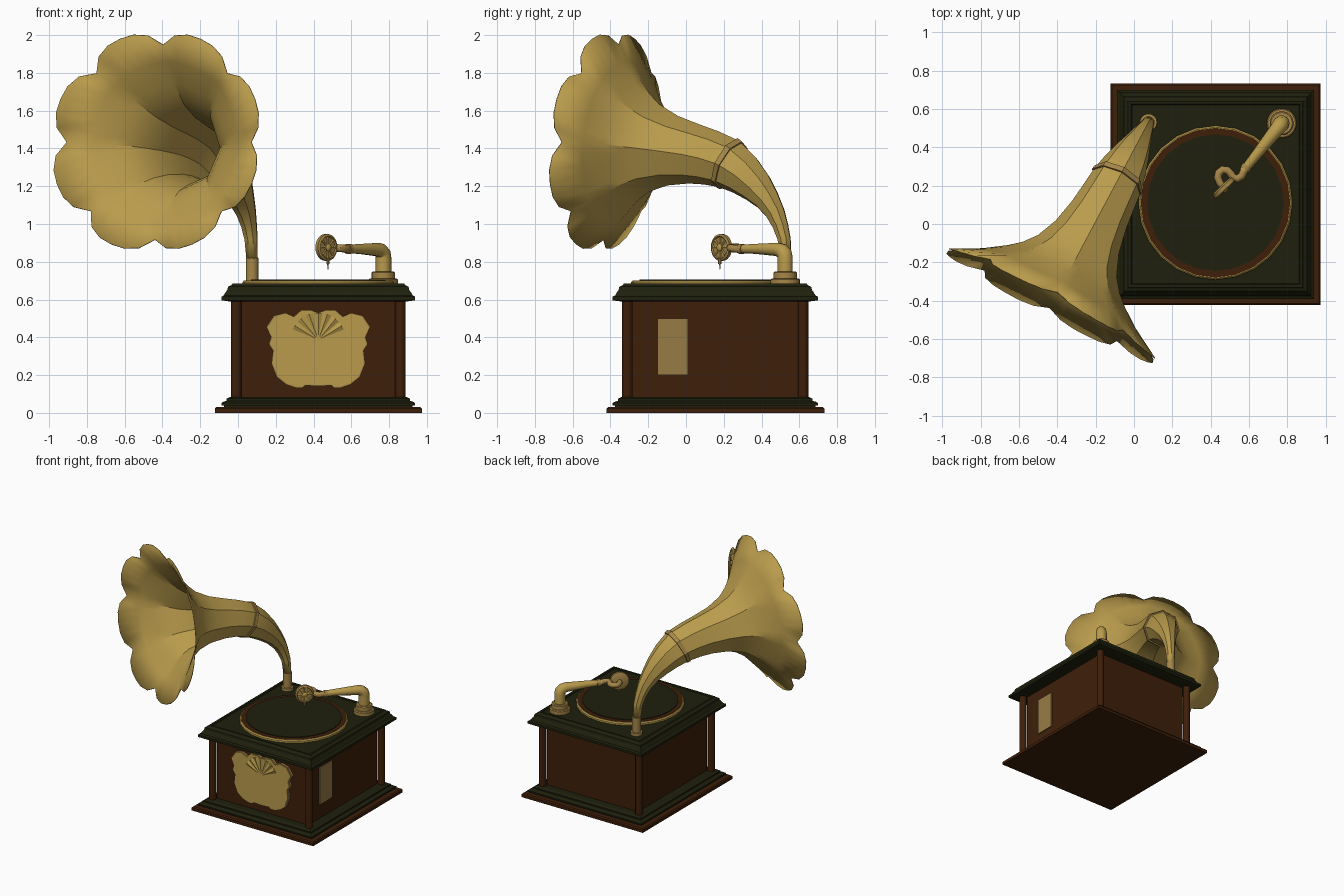
import bpy, bmesh, math
from mathutils import Vector

if "Cube" in bpy.data.objects:
    bpy.data.objects.remove(bpy.data.objects["Cube"])

def mat(name, r, g, b):
    m = bpy.data.materials.new(name)
    m.diffuse_color = (r, g, b, 1)
    m.use_nodes = True
    m.node_tree.nodes["Principled BSDF"].inputs["Base Color"].default_value = m.diffuse_color
    return m

BRASS = mat("brass", .49, .33, .073)
DULL = mat("dull_brass", .38, .24, .065)
PLATE = mat("plate_bronze", .31, .20, .06)
WOOD = mat("red_brown_wood", .048, .0135, .003)
GREEN = mat("dark_green", .0135, .0145, .004)

CX, CY = .425, .155           # cabinet centre

def make(name, bm, m, smooth=None):
    bmesh.ops.recalc_face_normals(bm, faces=bm.faces)
    me = bpy.data.meshes.new(name)
    bm.to_mesh(me)
    bm.free()
    ob = bpy.data.objects.new(name, me)
    bpy.context.collection.objects.link(ob)
    me.materials.append(m)
    if smooth:
        shade(ob, smooth)
    return ob

def shade(ob, angle):
    bpy.ops.object.select_all(action='DESELECT')
    ob.select_set(True)
    bpy.context.view_layer.objects.active = ob
    bpy.ops.object.shade_smooth_by_angle(angle=math.radians(angle))

def loft(name, rings, m, caps=True, smooth=None):
    bm = bmesh.new()
    vs = [[bm.verts.new(p) for p in ring] for ring in rings]
    n = len(vs[0])
    for a, b in zip(vs, vs[1:]):
        for i in range(n):
            bm.faces.new((a[i], a[(i + 1) % n], b[(i + 1) % n], b[i]))
    if caps:
        bm.faces.new(vs[0])
        bm.faces.new(vs[-1])
    return make(name, bm, m, smooth)

def tiers(name, levels, m):
    """Rectangular moulding: (half x, half y, z) levels."""
    return loft(name, [[(CX + sx * hx, CY + sy * hy, z) for sx, sy in
                        ((-1, -1), (1, -1), (1, 1), (-1, 1))] for hx, hy, z in levels], m)

def turned(name, centre, axis, prof, m, n=24):
    """Lathe along an axis: (radius, distance) profile."""
    q = Vector(axis).to_track_quat('Z', 'Y')
    c = Vector(centre)
    rings = [[c + q @ Vector((r * math.cos(2 * math.pi * i / n), r * math.sin(2 * math.pi * i / n), h))
              for i in range(n)] for r, h in prof]
    return loft(name, rings, m, smooth=35)

def tube(name, pts, m):
    cu = bpy.data.curves.new(name, 'CURVE')
    cu.dimensions = '3D'
    cu.bevel_depth = 1
    cu.bevel_resolution = 3
    cu.use_fill_caps = True
    sp = cu.splines.new('POLY')
    sp.points.add(len(pts) - 1)
    for p, (x, y, z, r) in zip(sp.points, pts):
        p.co = (x, y, z, 1)
        p.radius = r
    ob = bpy.data.objects.new(name, cu)
    bpy.context.collection.objects.link(ob)
    cu.materials.append(m)
    bpy.ops.object.select_all(action='DESELECT')
    ob.select_set(True)
    bpy.context.view_layer.objects.active = ob
    bpy.ops.object.convert(target='MESH')
    shade(bpy.context.object, 40)

# Cabinet: recessed body with free-standing corner columns
tiers("base_board", [(.548, .577, 0), (.548, .577, .022), (.54, .569, .03)], WOOD)
tiers("plinth", [(.50, .53, .03), (.50, .53, .038), (.513, .545, .04), (.513, .545, .052),
                 (.50, .53, .06), (.485, .515, .064), (.485, .515, .075), (.465, .495, .085)], GREEN)
tiers("cabinet_body", [(.412, .442, .08), (.412, .442, .60)], WOOD)
for i, (sx, sy) in enumerate(((-1, -1), (1, -1), (1, 1), (-1, 1))):
    turned(f"corner_column_{i}", (CX + sx * .435, CY + sy * .465, 0), (0, 0, 1),
           [(.028, .08), (.028, .60)], WOOD, 12)
tiers("lid", [(.47, .50, .59), (.513, .545, .596), (.513, .545, .615), (.50, .53, .622),
              (.49, .52, .64), (.482, .512, .65), (.478, .508, .668), (.46, .49, .676),
              (.455, .485, .684), (.44, .47, .684), (.435, .465, .678)], GREEN)

# Turntable
TC = (CX, .111, 0)
turned("turntable_rim", TC, (0, 0, 1), [(.402, .672), (.402, .692), (.394, .700)], BRASS)
turned("turntable_band", TC, (0, 0, 1), [(.39, .69), (.39, .702)], WOOD)
turned("turntable_felt", TC, (0, 0, 1), [(.356, .69), (.356, .707)], GREEN)

# Ornamental front plate: half outline mirrored, with a darker border
half = [(.04, .545), (.09, .545), (.13, .51), (.175, .53), (.235, .515), (.275, .455), (.25, .40),
        (.262, .365), (.24, .33), (.248, .26), (.22, .19), (.17, .15), (.12, .133), (.085, .132), (.07, .145)]
outline = [(0, .53)] + half + [(0, .142)] + [(-x, z) for x, z in reversed(half)]
FY = CY - .442                # cabinet front face

def plate(name, scale, y0, y1, m):
    rings = [[(CX + x * scale, y, .34 + (z - .34) * scale) for x, z in outline] for y in (y0, y1)]
    return loft(name, rings, m)

plate("front_plate_border", 1, FY + .005, FY - .017, DULL)
plate("front_plate", .97, FY, FY - .023, BRASS)
for i in range(-3, 4):      # shell flutes
    a = i * .34
    tip = Vector((CX, FY - .022, .385))
    d = Vector((math.sin(a), 0, math.cos(a)))
    s = Vector((d.z, 0, -d.x)) * .024
    e = tip + d * .145
    bm = bmesh.new()
    v = [bm.verts.new(p) for p in (tip, e - s, e + s, e + Vector((0, -.012, 0)))]
    for f in ((0, 1, 3), (0, 3, 2), (1, 2, 3), (0, 2, 1)):
        bm.faces.new([v[k] for k in f])
    make(f"shell_flute_{i + 3}", bm, BRASS)

# Side plate on the right
loft("side_plate", [[(x, y, z) for y, z in ((-.15, .2), (.01, .2), (.01, .5), (-.15, .5))]
                    for x in (CX + .405, CX + .42)], PLATE)

# Horn: octagonal sections swept in one vertical plane, opening into eight petals
P0 = Vector((.075, .53, 0))
D = Vector((-.47, -.883, 0)).normalized()
S = Vector((-D.y, D.x, 0))
Z = Vector((0, 0, 1))
SEG = 6

def section(u, z, r, deg, w=0):
    a = math.radians(deg)
    t = D * math.cos(a) + Z * math.sin(a)
    up = Z * math.cos(a) - D * math.sin(a)
    c = P0 + D * u + Z * z
    ring = []
    for i in range(8 * SEG):
        f = (i % SEG) / SEG
        th = 2 * math.pi * i / (8 * SEG)
        octa = math.cos(math.pi / 8) / math.cos((f - .5) * math.pi / 4)
        bulge = 1 - abs(2 * f - 1) ** 3
        k = r * (octa * (1 - w) + (1 + .14 * bulge) * w)
        ring.append(c + S * (k * math.cos(th) * (1 + .07 * w)) + up * (k * math.sin(th))
                    + t * (.035 * w * bulge))
    return ring

horn = loft("horn", [section(*s) for s in (
    (0, .80, .028, 90), (.012, .92, .034, 82), (.034, .99, .041, 73), (.066, 1.06, .052, 64),
    (.115, 1.13, .068, 54), (.175, 1.195, .09, 45), (.25, 1.26, .113, 35), (.342, 1.318, .134, 26),
    (.45, 1.35, .145, 18), (.55, 1.37, .157, 13), (.68, 1.388, .184, 10), (.79, 1.403, .23, 7),
    (.86, 1.413, .285, 6), (.91, 1.42, .343, 5), (.98, 1.428, .435, 5, .25),
    (1.05, 1.433, .518, 5, 1))], BRASS, caps=False, smooth=28)
sol = horn.modifiers.new("thickness", 'SOLIDIFY')
sol.thickness = .005
sol.offset = 0
loft("horn_joint_band", [section(*s) for s in (
    (.328, 1.309, .130, 27), (.329, 1.31, .142, 27), (.352, 1.323, .146, 25), (.353, 1.324, .134, 25))],
     DULL, caps=False, smooth=28)
turned("horn_socket", (.075, .53, 0), (0, 0, 1),
       [(.045, .675), (.045, .70), (.033, .702), (.033, .82), (.028, .822)], DULL, 16)

# Tone arm
AX, AY = .77, .525
turned("arm_base", (AX, AY, 0), (0, 0, 1),
       [(.078, .675), (.078, .705), (.072, .711), (.062, .712), (.062, .742), (.056, .748)], DULL)
tube("tone_arm", [(AX, AY, .74, .042), (AX, AY, .82, .042), (.767, .521, .843, .042), (.757, .508, .858, .040),
                  (.74, .487, .865, .037), (.65, .375, .868, .028), (.57, .275, .868, .022)], BRASS)
turned("arm_collar", (.585, .294, .868), (-.62, -.78, 0), [(.027, -.012), (.027, .012)], DULL, 16)
tube("gooseneck", [(.575, .28, .868, .021), (.562, .25, .87, .021), (.54, .236, .872, .021),
                   (.517, .243, .873, .021), (.505, .262, .875, .021), (.488, .28, .875, .021),
                   (.462, .283, .875, .021), (.442, .267, .875, .021), (.437, .243, .875, .021),
                   (.447, .215, .875, .02), (.465, .195, .875, .018)], DULL)

# Sound box and needle
BC, BN = Vector((.468, .188, .876)), Vector((.69, -.72, 0)).normalized()
turned("sound_box", BC, BN, [(.055, -.018), (.071, -.01), (.071, .01), (.06, .016),
                             (.055, .009)], DULL)
turned("sound_box_hub", BC, BN, [(.02, .005), (.02, .018), (.01, .024)], BRASS, 12)
side = BN.cross(Z)
for i in range(8):
    a = i * math.pi / 4
    r = side * math.cos(a) + Z * math.sin(a)
    turned(f"sound_box_spoke_{i}", BC + BN * .009, r, [(.005, .015), (.008, .055)], BRASS, 6)
turned("needle_holder", BC + BN * .012, (0, 0, -1), [(.009, .06), (.009, .088)], DULL, 8)
turned("needle", BC + BN * .012, (0, 0, -1), [(.005, .08), (.002, .118)], DULL, 6)
